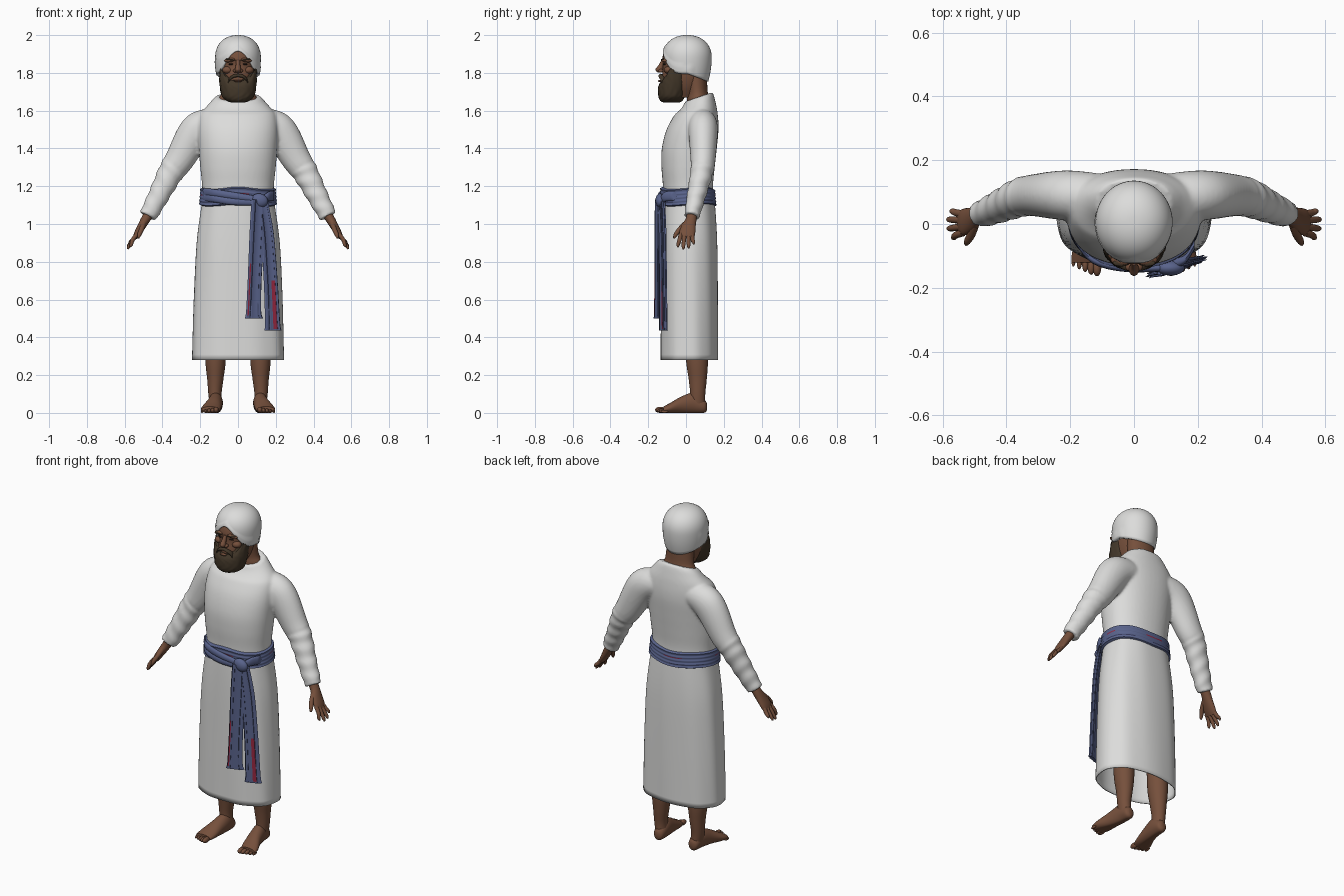
import bpy, bmesh, math
from mathutils import Vector, Matrix

old = bpy.data.objects.get("Cube")
if old:
    bpy.data.objects.remove(old)


def material(name, rgb):
    m = bpy.data.materials.new(name)
    m.use_nodes = True
    m.diffuse_color = (*rgb, 1)
    node = next(n for n in m.node_tree.nodes if n.type == 'BSDF_PRINCIPLED')
    node.inputs["Base Color"].default_value = (*rgb, 1)
    node.inputs["Roughness"].default_value = 0.8
    return m


WHITE = material("white cloth", (0.72, 0.72, 0.71))
SKIN = material("brown skin", (0.18, 0.08, 0.045))
HAIR = material("dark beard", (0.055, 0.038, 0.022))
BLUE = material("blue sash", (0.10, 0.125, 0.26))
NAVY = material("navy stripe", (0.035, 0.04, 0.10))
RED = material("red stripe", (0.30, 0.02, 0.05))
EYE = material("dark eye", (0.02, 0.013, 0.01))

X, Y, Z = Vector((1, 0, 0)), Vector((0, 1, 0)), Vector((0, 0, 1))


def spline(keys, t):
    """Catmull-Rom sample of the key rows."""
    n = len(keys) - 1
    i = min(int(t * n), n - 1)
    f = t * n - i
    rows = [keys[max(0, min(n, i + k))] for k in (-1, 0, 1, 2)]
    return [0.5 * (2 * b + (c - a) * f + (2 * a - 5 * b + 4 * c - d) * f * f
                   + (3 * b - a - 3 * c + d) * f ** 3) for a, b, c, d in zip(*rows)]


def loft(bm, keys, steps=24, axes=(X, Y), seg=32, p=1.0, ripple=None, tweak=None, cap=True):
    """Sweep an ellipse through rows of x, y, z, radius u, radius v."""
    rings = []
    for i in range(steps + 1):
        t = i / steps
        x, y, z, ru, rv = spline(keys, t)
        c = Vector((x, y, z))
        if axes:
            u, v = axes
        else:
            a, b = spline(keys, max(0, t - .02)), spline(keys, min(1, t + .02))
            d = (Vector(b[:3]) - Vector(a[:3])).normalized()
            v = (Y - d * Y.dot(d)).normalized()
            u = v.cross(d)
        ring = []
        for j in range(seg):
            a = math.tau * j / seg
            ca, sa = math.cos(a), math.sin(a)
            k = ripple(t, a) if ripple else 1
            co = c + u * (ru * k * math.copysign(abs(ca) ** p, ca)) \
                   + v * (rv * k * math.copysign(abs(sa) ** p, sa))
            ring.append(bm.verts.new(tweak(co, t) if tweak else co))
        rings.append(ring)
    faces = [[bm.faces.new((r[j], r[(j + 1) % seg], s[(j + 1) % seg], s[j])) for j in range(seg)]
             for r, s in zip(rings, rings[1:])]
    if cap:
        bm.faces.new(rings[0][::-1])
        bm.faces.new(rings[-1])
    return faces


def ball(bm, at, size, rot=0):
    m = Matrix.Translation(at) @ Matrix.Rotation(rot, 4, 'Y') @ Matrix.Diagonal((*size, 1))
    bmesh.ops.create_uvsphere(bm, u_segments=16, v_segments=10, radius=1, matrix=m)


def finish(name, bm, mats, mirror=False, angle=60):
    bmesh.ops.recalc_face_normals(bm, faces=bm.faces)
    me = bpy.data.meshes.new(name)
    bm.to_mesh(me)
    bm.free()
    for m in mats:
        me.materials.append(m)
    for f in me.polygons:
        f.use_smooth = True
    me.set_sharp_from_angle(angle=math.radians(angle))
    ob = bpy.data.objects.new(name, me)
    bpy.context.collection.objects.link(ob)
    if mirror:
        ob.modifiers.new("mirror", 'MIRROR').use_mirror_merge = False
    return ob


def body(rows):
    """Rows of height, half width, front y, back y."""
    return [(0, (f + b) / 2, z, w, (b - f) / 2) for z, w, f, b in rows]


# Robe top: torso and sleeves fused into one cloth surface
bm = bmesh.new()


def collar(co, t):
    if co.z > 1.58:
        co.z += (co.y - .06) * .35 * min(1, (co.z - 1.58) / .07)
    return co


loft(bm, body([(1.1, .19, -.12, .148), (1.2, .19, -.122, .143), (1.3, .2, -.13, .152),
               (1.4, .208, -.128, .163), (1.5, .212, -.103, .172), (1.58, .2, -.06, .168),
               (1.635, .152, -.025, .153), (1.67, .117, -.005, .14)]), 32, seg=48, p=.92, tweak=collar)
for s in (1, -1):
    loft(bm, [(s * x, y, z, ru, rv) for x, y, z, ru, rv in
              [(.12, .085, 1.535, .075, .075), (.215, .09, 1.495, .092, .078), (.31, .09, 1.34, .077, .066),
               (.355, .083, 1.275, .068, .06), (.42, .055, 1.15, .056, .05), (.478, .03, 1.04, .047, .041)]],
         60, None, ripple=lambda t, a: 1 + (.045 * math.sin(58 * t + 2 * math.sin(a + 1)) if t > .5 else 0))
robe = finish("robe_top", bm, [WHITE])
rm = robe.modifiers.new("fuse", 'REMESH')
rm.mode, rm.voxel_size, rm.use_smooth_shade = 'VOXEL', .009, True
sm = robe.modifiers.new("soften", 'SMOOTH')
sm.factor, sm.iterations = .5, 3

# Robe skirt, open at the hem with soft vertical folds
bm = bmesh.new()
loft(bm, body([(.28, .243, -.135, .168), (.6, .235, -.134, .168), (.9, .22, -.132, .165),
               (1.1, .194, -.126, .154), (1.17, .186, -.118, .143)]), 28, seg=72, p=.87, cap=False,
     ripple=lambda t, a: 1 + .008 * math.sin(9 * a + 3 * t) * (1 - t * .6))
skirt = finish("robe_skirt", bm, [WHITE])
sol = skirt.modifiers.new("cloth", 'SOLIDIFY')
sol.thickness, sol.offset = .006, -1

# Sash around the waist: pleated rows with red dashes
bm = bmesh.new()
rows = []
for k in range(11):
    g = -.012 if k in (0, 10) else (.01 if k % 2 else .006)
    z = 1.095 + .0098 * k
    w = .198 - .08 * (z - 1.095)
    rows.append((z, w + g, -.128 - g, .153 - g * -1 - .08 * (z - 1.095)))
grid = loft(bm, body(rows), 20, seg=72, p=.9, cap=False,
            tweak=lambda co, t: co + Z * .006 * math.sin(3 * math.atan2(co.y, co.x)))
for j in range(72):
    if j % 36 < 4 or 16 <= j < 22 or 54 <= j < 57:
        grid[12][j].material_index = 2
    if j % 18 < 12:
        grid[5][j].material_index = 1
finish("waist_sash", bm, [BLUE, NAVY, RED])

# Diagonal wrap, knot and two hanging tails
bm = bmesh.new()
for dz in (0, .03):
    loft(bm, [(-.185, -.05, 1.14 + dz, .02, .01), (-.13, -.112, 1.135 + dz, .02, .012),
              (-.03, -.138, 1.12 + dz, .02, .012), (.1, -.137, 1.115 + dz / 2, .018, .012)],
         20, (Z, Y), seg=12)
ball(bm, (.115, -.138, 1.125), (.045, .024, .036), .3)
loft(bm, [(.12, -.125, 1.12, .02, .015), (.16, -.11, 1.145, .025, .015), (.19, -.065, 1.15, .025, .015)],
     12, (Z, Y), seg=12)
finish("sash_knot", bm, [BLUE])


def tail(name, keys, reds, low, high):
    bm = bmesh.new()
    grid = loft(bm, keys, 32, (Vector((.93, .36, 0)), Vector((-.36, .93, 0))), seg=40, p=.6,
                ripple=lambda t, a: 1 + .16 * math.cos(10 * a))
    for i, ring in enumerate(grid):
        for j, f in enumerate(ring):
            if j in (27, 33):
                f.material_index = 1
            if j in reds and low < i < high:
                f.material_index = 2
    finish(name, bm, [BLUE, NAVY, RED])


tail("sash_tail_inner", [(.108, -.142, 1.13, .034, .013), (.1, -.144, .95, .036, .012),
                         (.088, -.146, .7, .034, .011), (.083, -.147, .54, .037, .011),
                         (.085, -.147, .5, .045, .01)], (24,), 12, 27)
tail("sash_tail_outer", [(.13, -.13, 1.12, .026, .013), (.155, -.125, .95, .032, .012),
                         (.173, -.122, .7, .034, .011), (.183, -.12, .48, .037, .011),
                         (.185, -.12, .435, .043, .01)], (30, 31), 15, 28)

# Neck and head
bm = bmesh.new()
loft(bm, body([(1.6, .12, .01, .125), (1.66, .104, .005, .128), (1.7, .086, .005, .115),
               (1.8, .08, -.01, .11)]), 12)
finish("neck", bm, [SKIN])
bm = bmesh.new()
loft(bm, body([(1.67, .05, -.1, .05), (1.72, .075, -.12, .08), (1.77, .088, -.128, .1),
               (1.82, .093, -.122, .108), (1.85, .095, -.122, .112), (1.875, .094, -.126, .112),
               (1.92, .085, -.11, .1), (1.955, .06, -.07, .07)]), 28, p=.95)
loft(bm, [(0, -.118, 1.868, .01, .012), (0, -.132, 1.84, .012, .014), (0, -.142, 1.818, .016, .021),
          (0, -.135, 1.803, .014, .016)], 12, seg=16)
for s in (1, -1):
    ball(bm, (s * .016, -.133, 1.811), (.011, .014, .009))
    ball(bm, (s * .04, -.112, 1.868), (.034, .018, .011), s * .15)
    ball(bm, (s * .055, -.092, 1.815), (.028, .025, .02))
finish("head", bm, [SKIN])

# Eyes, eyebrows, lower lip
bm = bmesh.new()
ball(bm, (.037, -.114, 1.846), (.013, .007, .005))
finish("eyes", bm, [EYE], True)
bm = bmesh.new()
ball(bm, (.04, -.122, 1.87), (.027, .011, .005), -.12)
finish("eyebrows", bm, [HAIR], True)
bm = bmesh.new()
ball(bm, (0, -.139, 1.757), (.022, .01, .006))
finish("lower_lip", bm, [SKIN])

# Beard with rising sideburns, and moustache
bm = bmesh.new()


def sideburn(co, t):
    co.z += .075 * min(1.1, abs(co.x) / .095) ** 3 * max(0, t - .4) / .6
    return co


loft(bm, body([(1.642, .03, -.115, -.04), (1.652, .06, -.136, -.02), (1.675, .085, -.146, -.005),
               (1.71, .097, -.148, .01), (1.735, .099, -.144, .02), (1.757, .097, -.13, .022)]),
     28, seg=56, tweak=sideburn,
     ripple=lambda t, a: 1 + .022 * math.sin(14 * a + 3 * math.sin(9 * t)) * math.sin(16 * t + 2 * a))
for s in (1, -1):
    loft(bm, [(0, -.134, 1.787, .009, .01), (s * .025, -.134, 1.782, .009, .012),
              (s * .045, -.122, 1.765, .01, .014), (s * .056, -.112, 1.735, .01, .014)], 12, (Z, Y), seg=12)
finish("beard", bm, [HAIR])

# Head wrap: dome whose lower edge peaks over the brow and dips behind
bm = bmesh.new()
SEG, STEPS, TOP = 64, 24, 2.0
rings = []
for i in range(STEPS):
    ring = []
    for j in range(SEG):
        a = math.tau * j / SEG
        front = -math.sin(a)
        edge = 1.795 + (.122 * front ** 4 if front > 0 else .042 * front)
        z = edge + (TOP - edge) * math.sin(i / STEPS * math.pi / 2)
        h = (z - 1.88) / .12
        r = (1 - h ** 2.2) ** (1 / 2.2) if h > 0 else 1 - .13 * h * h
        # the outer layer of cloth overlaps along a slanting fold
        fold = 1.925 - .075 * abs(math.cos(a)) - .3 * max(0, math.cos(a)) * .12
        if front > -.2 and z < fold + .02:
            r *= 1.025
        ring.append(bm.verts.new((.121 * r * math.cos(a), .006 + .13 * r * math.sin(a), z)))
    rings.append(ring)
for r, s in zip(rings, rings[1:]):
    for j in range(SEG):
        k = (j + 1) % SEG
        bm.faces.new((r[j], r[k], s[k], s[j]))
bm.faces.new(rings[-1])
wrap = finish("head_wrap", bm, [WHITE])
sol = wrap.modifiers.new("cloth", 'SOLIDIFY')
sol.thickness, sol.offset = .018, -1

# Hands: palm, four fingers and thumb
bm = bmesh.new()
loft(bm, [(.468, .032, 1.06, .026, .028), (.492, .026, 1.02, .024, .029), (.512, .014, .985, .021, .038),
          (.533, .006, .95, .017, .042), (.545, .003, .928, .012, .038)], 16, None, seg=20)
for y0, y1, x1, z1 in [(-.027, -.042, .57, .878), (-.008, -.014, .583, .867),
                       (.012, .014, .584, .872), (.031, .04, .575, .893)]:
    loft(bm, [(.536, y0, .945, .011, .012), (.558, (y0 + y1) / 2, .915, .011, .011),
              (x1 - .005, y1, z1 + .013, .009, .009), (x1, y1, z1, .004, .004)], 12, None, seg=12)
loft(bm, [(.5, -.002, 1.0, .014, .016), (.51, -.032, .972, .013, .014), (.522, -.054, .945, .011, .011),
          (.527, -.064, .925, .005, .005)], 12, None, seg=12)
finish("hands", bm, [SKIN], True)

# Legs and bare feet
bm = bmesh.new()
loft(bm, [(.116, .06, .04, .033, .042), (.122, .062, .1, .035, .04), (.12, .062, .18, .043, .048),
          (.119, .058, .28, .054, .058), (.118, .05, .45, .056, .06), (.112, .035, .75, .075, .075)], 28)
finish("legs", bm, [SKIN], True)
bm = bmesh.new()
loft(bm, [(.115, .11, .033, .014, .02), (.115, .095, .036, .03, .036), (.117, .04, .052, .037, .055),
          (.127, -.025, .041, .042, .045), (.142, -.085, .024, .051, .028), (.149, -.12, .016, .047, .018)],
     24, (X, Z), tweak=lambda co, t: Vector((co.x, co.y, max(co.z, 0))))
for k in range(5):
    r = .018 - .0022 * k if k else .019
    ball(bm, (.116 + .0185 * k, -.14 + .0065 * k + (.004 if not k else 0), r * .85), (r * .72, .028 - .002 * k, r * .85))
finish("feet", bm, [SKIN], True)
